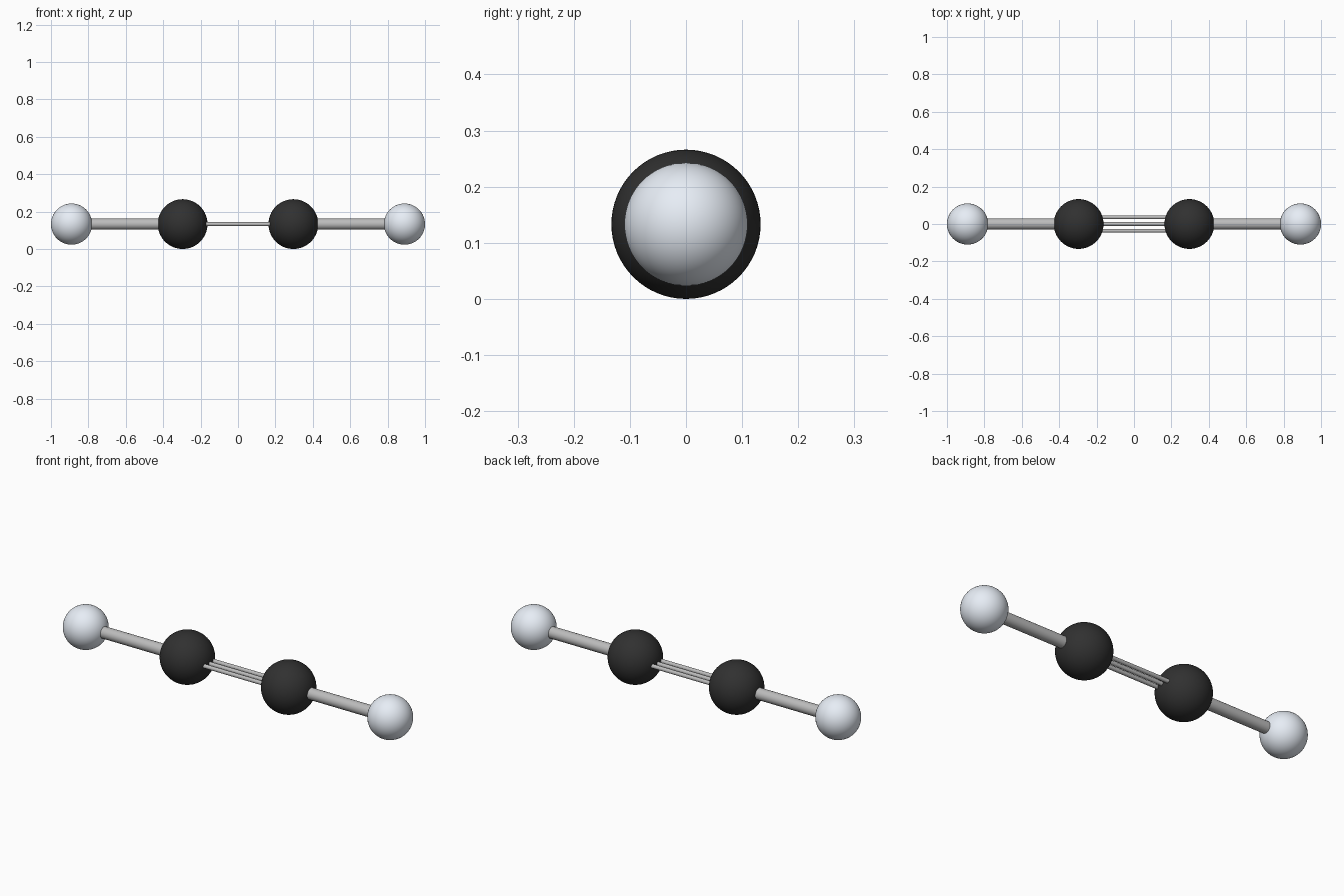
import bpy, math

if "Cube" in bpy.data.objects:
    bpy.data.objects.remove(bpy.data.objects["Cube"])

R_C, R_H = 0.133, 0.11
X_C, X_H = 0.296, 0.89
Z = R_C


def material(name, rgb):
    m = bpy.data.materials.new(name)
    m.diffuse_color = (*rgb, 1)
    m.use_nodes = True
    m.node_tree.nodes["Principled BSDF"].inputs["Base Color"].default_value = m.diffuse_color
    return m


dark = material("dark", (0.03, 0.03, 0.03))
white = material("white", (0.8, 0.85, 0.92))
grey = material("grey", (0.5, 0.5, 0.5))


def finish(name, mat):
    ob = bpy.context.object
    ob.name = name
    ob.data.materials.append(mat)
    bpy.ops.object.shade_smooth_by_angle(angle=math.radians(40))


def atom(name, x, r, mat):
    bpy.ops.mesh.primitive_uv_sphere_add(segments=64, ring_count=32, radius=r, location=(x, 0, Z))
    finish(name, mat)


def bond(name, x0, x1, y, r):
    bpy.ops.mesh.primitive_cylinder_add(vertices=32, radius=r, depth=abs(x1 - x0),
                                        location=((x0 + x1) / 2, y, Z),
                                        rotation=(0, math.pi / 2, 0))
    finish(name, grey)


# Mirrored atoms and single bonds
for side, s in (("left", -1), ("right", 1)):
    atom(f"carbon_atom_{side}", s * X_C, R_C, dark)
    atom(f"hydrogen_atom_{side}", s * X_H, R_H, white)
    bond(f"single_bond_{side}", s * X_C, s * X_H, 0, 0.03)

# Triple bond: three thin parallel rods side by side
for i in (-1, 0, 1):
    bond(f"triple_bond_rod_{i + 2}", -X_C, X_C, i * 0.036, 0.0105)
